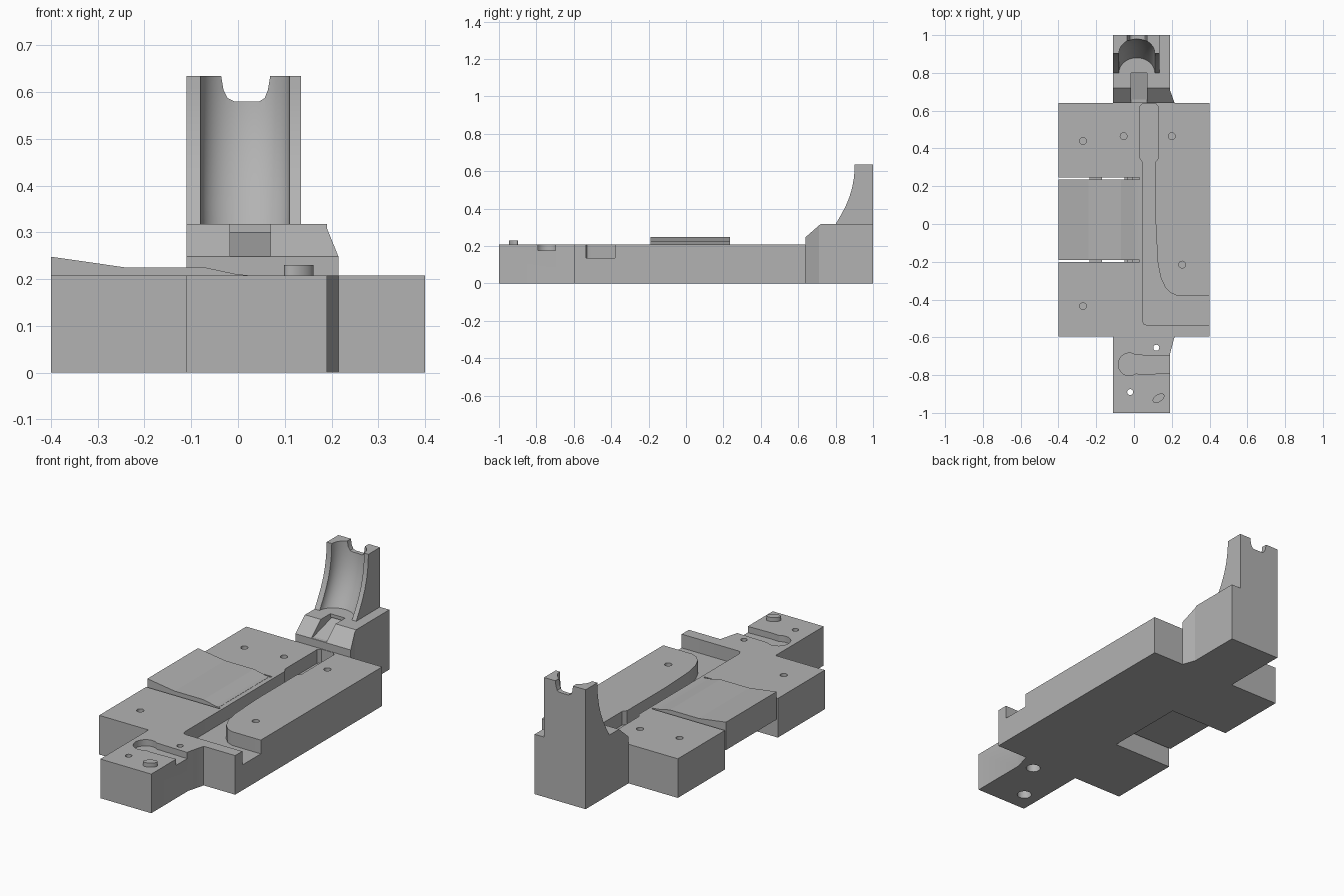
import bpy, bmesh, math
from mathutils import Vector

cube = bpy.data.objects.get("Cube")
if cube:
    bpy.data.objects.remove(cube, do_unlink=True)

grey = bpy.data.materials.new("plain_grey")
grey.use_nodes = True
grey.diffuse_color = (0.45, 0.45, 0.45, 1)
grey.node_tree.nodes["Principled BSDF"].inputs["Base Color"].default_value = (0.45, 0.45, 0.45, 1)


def loft(name, rings):
    """Skin a list of equally long closed rings and cap both ends."""
    bm = bmesh.new()
    rows = [[bm.verts.new(p) for p in ring] for ring in rings]
    count = len(rows[0])
    for a, b in zip(rows, rows[1:]):
        for i in range(count):
            j = (i + 1) % count
            bm.faces.new((a[i], a[j], b[j], b[i]))
    bm.faces.new(rows[0][::-1])
    bm.faces.new(rows[-1])
    bmesh.ops.recalc_face_normals(bm, faces=bm.faces)
    mesh = bpy.data.meshes.new(name)
    bm.to_mesh(mesh)
    bm.free()
    mesh.materials.append(grey)
    obj = bpy.data.objects.new(name, mesh)
    bpy.context.collection.objects.link(obj)
    return obj


def prism(name, outline, lo, hi, axis="z"):
    """Extrude a flat outline between two positions on an axis."""
    place = {"x": lambda a, b, t: (t, a, b),
             "y": lambda a, b, t: (a, t, b),
             "z": lambda a, b, t: (a, b, t)}[axis]
    return loft(name, [[place(a, b, t) for a, b in outline] for t in (lo, hi)])


def box(name, x0, x1, y0, y1, z0, z1):
    return prism(name, [(x0, y0), (x1, y0), (x1, y1), (x0, y1)], z0, z1)


def ellipse(cx, cy, rx, ry, turn=0, start=0, sweep=360, n=24):
    steps = n if sweep == 360 else n + 1
    pts = []
    for i in range(steps):
        a = math.radians(start + sweep * i / n)
        u, v = rx * math.cos(a), ry * math.sin(a)
        c, s = math.cos(math.radians(turn)), math.sin(math.radians(turn))
        pts.append((cx + u * c - v * s, cy + u * s + v * c))
    return pts


def cut(target, *cutters):
    for cutter in cutters:
        cutter.hide_render = True
        mod = target.modifiers.new("cut", "BOOLEAN")
        mod.operation = "DIFFERENCE"
        mod.solver = "EXACT"
        mod.object = cutter
        bpy.context.view_layer.objects.active = target
        bpy.ops.object.modifier_apply(modifier=mod.name)
        bpy.data.objects.remove(cutter, do_unlink=True)


TOP = 0.208

# Main plate with front tongue and open side bay
body = prism("base_plate", [
    (-.11, -1), (.19, -1), (.19, -.69), (.215, -.595), (.4, -.595), (.4, .64),
    (-.4, .64), (-.4, .245), (-.05, .245), (-.05, -.2), (-.4, -.2),
    (-.4, -.595), (-.11, -.595)], 0, TOP)

# Long curved channel leaving through the left side
cut(body, prism("channel_cutter", [
    (.03, .62), (.045, .637), (.115, .637), (.13, .62), (.13, .35), (.115, .33),
    (.115, 0), (.125, -.2), (.14, -.28), (.165, -.335), (.195, -.365), (.23, -.38),
    (.45, -.38), (.45, -.535), (.07, -.535), (.052, -.53), (.045, -.51),
    (.045, .33), (.03, .35)], .135, .3))

# Keyhole slot in the front tongue
slot = ellipse(-.025, -.743, .058, .06, start=55, sweep=250)
cut(body, prism("slot_cutter", slot + [(.05, -.795), (.25, -.788), (.25, -.7), (.05, -.695)],
                .175, .3))

# Blind screw holes
for x, y in [(-.27, .44), (-.055, .465), (.2, .465), (.255, -.215), (-.27, -.435)]:
    cut(body, prism("hole_cutter", ellipse(x, y, .018, .018), .1, .3))

# Through holes, wider underneath
for x, y in [(.118, -.655), (-.02, -.89)]:
    cut(body, prism("bore_cutter", ellipse(x, y, .016, .016), -.1, .3),
        prism("counterbore_cutter", ellipse(x, y, .036, .036), -.1, .1))

# Thin gaps continuing beside the pad
for y0, y1 in [(.235, .245), (-.2, -.19)]:
    cut(body, box("gap_cutter", -.06, .03, y0, y1, .1, .3))

# Raised flexing pad over the side bay
prism("side_pad", [
    (-.4, .1), (-.04, .1), (-.04, .2), (.02, .2), (.02, TOP + .001), (0, .21), (-.07, .225),
    (-.24, .225), (-.4, .248)], -.19, .235, "y")
for x in (-.235, -.035):
    for y in (.234, -.201):
        box("pad_tab", x, x + .065 if x < -.1 else x + .03, y, y + .012, .12, .2)

# Locating peg
prism("oval_peg", ellipse(.13, -.922, .035, .02, turn=32), .19, .23)

# Rear pedestal: sloped front, tapered corner and central groove
pedestal = prism("rear_pedestal", [(.64, 0), (1, 0), (1, .318), (.72, .318), (.64, .248)],
                 -.11, .215, "x")
cut(pedestal,
    prism("corner_cutter", [(.215, .64), (.22, .5), (.4, .5), (.4, 1.1), (.19, 1.1), (.19, .71)],
          -.1, .5),
    prism("groove_cutter", [(.6, .248), (.66, .25), (.87, .31), (.87, .5), (.6, .5)],
          -.017, .07, "x"))

# Tower with a curved front
CURVE = [(.8, .318), (.825, .36), (.852, .41), (.873, .46), (.888, .51),
         (.897, .56), (.901, .6), (.902, .635)]
tower = prism("rear_tower", [(1, .3), (.8, .3)] + CURVE + [(1, .635)], -.11, .135, "x")

# Hollow scoop following the curve of the tower front
rings = []
for y, z in CURVE + [(.902, .7)]:
    arc = ellipse(.015, y, .095, .08, sweep=180, n=20)
    rings.append([(px, py, z) for px, py in arc + [(-.08, y - .1), (.11, y - .1)]])
cut(tower, loft("scoop_cutter", rings))

# Rounded dip through the top of the tower
cut(tower, prism("dip_cutter", [
    (-.036, .7), (-.036, .635), (-.031, .605), (-.022, .587), (-.008, .58), (.045, .58),
    (.057, .587), (.064, .605), (.069, .635), (.069, .7)], .85, 1.1, "y"))

# Soft shading on curved walls only
bpy.ops.object.select_all(action="DESELECT")
for obj in (body, tower, bpy.data.objects["oval_peg"]):
    obj.select_set(True)
bpy.context.view_layer.objects.active = body
bpy.ops.object.shade_smooth_by_angle(angle=math.radians(25))
